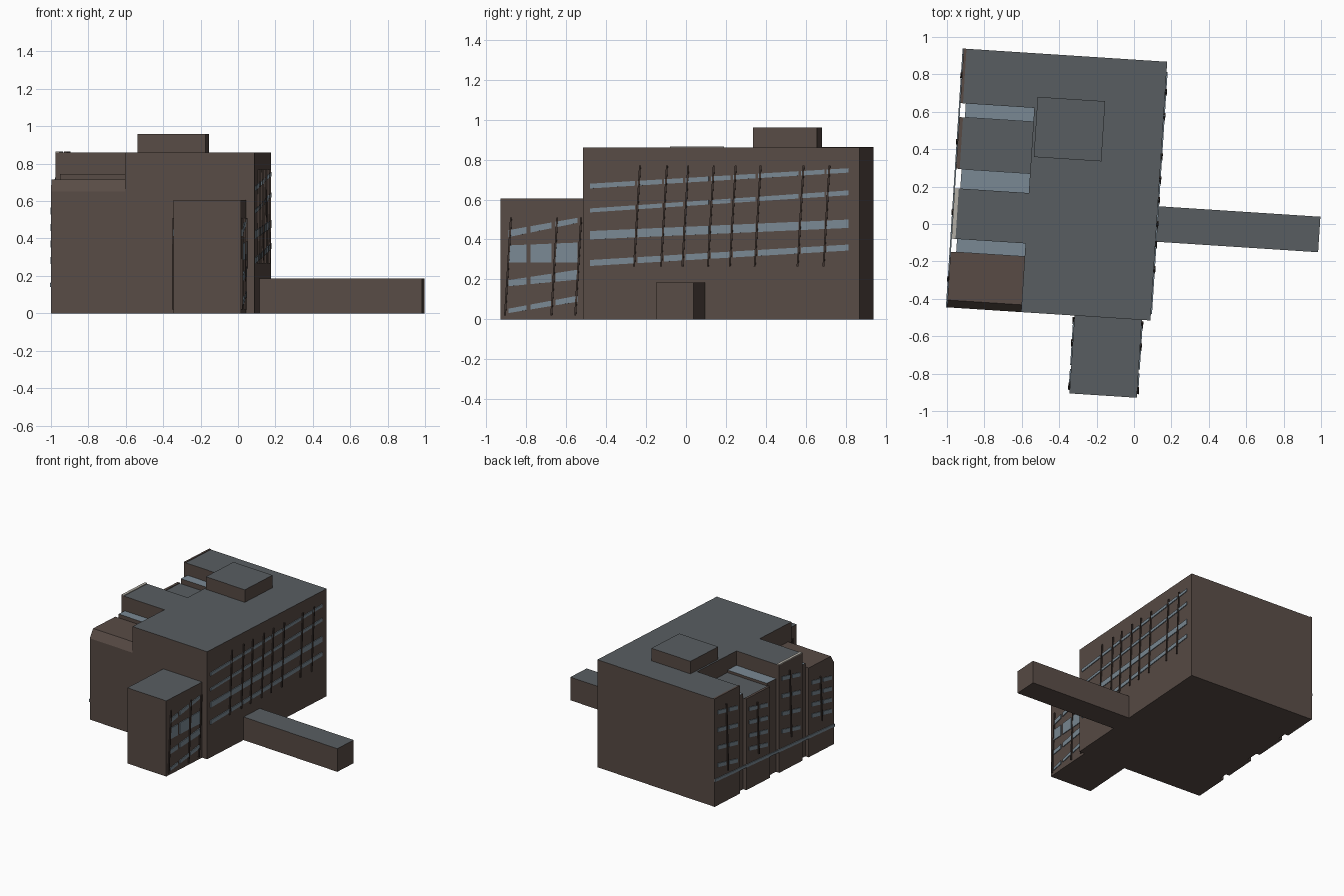
import bpy, bmesh, math
from mathutils import Matrix, Vector

if "Cube" in bpy.data.objects:
    bpy.data.objects.remove(bpy.data.objects["Cube"])

ROT = Matrix.Rotation(math.radians(-3.7), 4, 'Z')   # whole building is turned slightly


def material(name, rgb):
    m = bpy.data.materials.new(name)
    m.diffuse_color = (*rgb, 1)
    m.use_nodes = True
    m.node_tree.nodes["Principled BSDF"].inputs["Base Color"].default_value = m.diffuse_color
    return m


WALL = material("brown_wall", (0.098, 0.071, 0.060))
ROOF = material("grey_roof", (0.098, 0.110, 0.120))
GLASS = material("blue_grey_glass", (0.195, 0.250, 0.295))
DARK = material("dark_brown_fin", (0.050, 0.035, 0.029))
CREAM = material("cream_trim", (0.45, 0.43, 0.38))


def prism(bm, pts, a, b, axis):
    """Extrude a 2D outline: axis 'z' takes (x, y) points, axis 'x' takes (y, z) points."""
    def place(p, t):
        return Vector((p[0], p[1], t)) if axis == 'z' else Vector((t, p[0], p[1]))
    lo = [bm.verts.new(place(p, a)) for p in pts]
    hi = [bm.verts.new(place(p, b)) for p in pts]
    bm.faces.new(lo)
    bm.faces.new(hi)
    n = len(pts)
    for i in range(n):
        j = (i + 1) % n
        bm.faces.new((lo[i], lo[j], hi[j], hi[i]))


def finish(name, bm, mat, top=None):
    """Make the object; upward faces take the 'top' material."""
    bmesh.ops.recalc_face_normals(bm, faces=bm.faces)
    me = bpy.data.meshes.new(name)
    me.materials.append(mat)
    if top:
        me.materials.append(top)
        for f in bm.faces:
            f.normal_update()
            f.material_index = int(f.normal.z > 0.7)
    bm.transform(ROT)
    bm.to_mesh(me)
    bm.free()
    ob = bpy.data.objects.new(name, me)
    bpy.context.collection.objects.link(ob)
    return ob


def box(name, x0, x1, y0, y1, z0, z1, mat=WALL, top=ROOF):
    bm = bmesh.new()
    prism(bm, [(x0, y0), (x1, y0), (x1, y1), (x0, y1)], z0, z1, 'z')
    return finish(name, bm, mat, top)


def plates(name, outlines, x, side, mat, t=0.006):
    """Thin plates lying on a wall at x, facing side (+1 / -1)."""
    bm = bmesh.new()
    for o in outlines:
        prism(bm, o, x - side * 0.002, x + side * t, 'x')
    finish(name, bm, mat)


def pane_rows(edges, rows, gap=0.012):
    """Sloping window bands, split at the fin positions."""
    out, y0, y1 = [], edges[0], edges[-1]
    for zl, zr, hl, hr in rows:
        for a, b in zip(edges, edges[1:]):
            a, b = a + gap / 2, b - gap / 2
            s, e = (a - y0) / (y1 - y0), (b - y0) / (y1 - y0)
            za, zb = zl + (zr - zl) * s, zl + (zr - zl) * e
            ha, hb = hl + (hr - hl) * s, hl + (hr - hl) * e
            out.append([(a, za), (b, zb), (b, zb + hb), (a, za + ha)])
    return out


def fin_outlines(ys, z0, z1, lean=0.03, w=0.009):
    return [[(y - lean / 2, z0), (y - lean / 2 + w, z0),
             (y + lean / 2 + w, z1), (y + lean / 2, z1)] for y in ys]


W, IN, E = -0.969, -0.572, 0.121        # west wall, notch back, east wall
S, N, H = -0.509, 0.877, 0.86           # south, north, roof height

# main block, with two low bays notched into the west side
bm = bmesh.new()
prism(bm, [(W, N), (W, 0.585), (IN, 0.585), (IN, 0.129), (W, 0.129), (W, -0.141),
           (IN, -0.141), (IN, S), (E, S), (E, N)], 0, H, 'z')
finish("main_block", bm, WALL, ROOF)

# low west bays
box("low_middle_bay", W, IN, 0.234, 0.51, 0, 0.725)
bm = bmesh.new()
prism(bm, [(S, 0), (-0.212, 0), (-0.212, 0.715), (-0.47, 0.715), (S, 0.65)], W, IN, 'x')
finish("low_south_bay", bm, WALL)

# recessed slots with glass roofs between the bays
for name, y0, y1, z in (("north_slot", 0.51, 0.585, 0.765),
                        ("middle_slot", 0.129, 0.234, 0.745),
                        ("south_slot", -0.212, -0.141, 0.745)):
    box(name, W + 0.03, IN, y0, y1, 0, z, WALL, GLASS)

# roof edge trims on the west side
box("cream_roof_trim", W, W + 0.022, -0.141, 0.129, H, H + 0.006, CREAM, None)
box("north_roof_trim", W, W + 0.015, 0.585, N, H, H + 0.004, WALL, None)
box("middle_roof_trim", W, W + 0.02, 0.234, 0.51, 0.725, 0.73, WALL, None)

# roof plant room, entrance arm and south tower
box("roof_plant_room", -0.558, -0.196, 0.323, 0.645, H, 0.96)
box("entrance_arm", E, 0.992, -0.087, 0.103, 0, 0.185)
TW, TE = -0.286, 0.075
box("south_tower", TW, TE, -0.926, S, 0, 0.605)

# east wall windows and fins
fins = [-0.242, -0.107, 0.0, 0.128, 0.238, 0.363, 0.578, 0.708]
east_rows = [(0.655, 0.735, 0.024, 0.022), (0.535, 0.622, 0.02, 0.024),
             (0.40, 0.458, 0.042, 0.042), (0.267, 0.345, 0.03, 0.03)]
plates("east_windows", pane_rows([-0.48] + fins + [0.828], east_rows), E, 1, GLASS)
plates("east_fins", fin_outlines(fins, 0.265, 0.77), E, 1, DARK, 0.009)

# tower windows and fins, on both sides
tower_rows = [(0.41, 0.485, 0.035, 0.025), (0.285, 0.285, 0.085, 0.1),
              (0.165, 0.2, 0.03, 0.05), (0.03, 0.09, 0.022, 0.03)]
for label, x, side in (("east", TE, 1), ("west", TW, -1)):
    plates(f"tower_{label}_windows",
           pane_rows([-0.895, -0.785, -0.66, -0.53], tower_rows, 0.02), x, side, GLASS)
    plates(f"tower_{label}_fins", fin_outlines([-0.892, -0.66, -0.54], 0.02, 0.51),
           x, side, DARK, 0.009)

# west bay windows and the low band
west = []
for y0, y1, top in ((0.60, 0.86, 0.78), (0.25, 0.495, 0.66),
                    (-0.125, 0.115, 0.78), (-0.49, -0.23, 0.6)):
    m = (y0 + y1) / 2
    for k in range(4):
        z = 0.26 + (top - 0.30) * k / 3.4
        west += pane_rows([y0, m, y1], [(z, z + 0.05, 0.03, 0.03)], 0.03)
    plates("west_fin", fin_outlines([m], 0.24, top, 0.02), W, -1, DARK, 0.009)
plates("west_windows", west, W, -1, GLASS)
plates("west_low_band", [[(S, 0.14), (N, 0.20), (N, 0.222), (S, 0.162)]], W, -1, GLASS)
